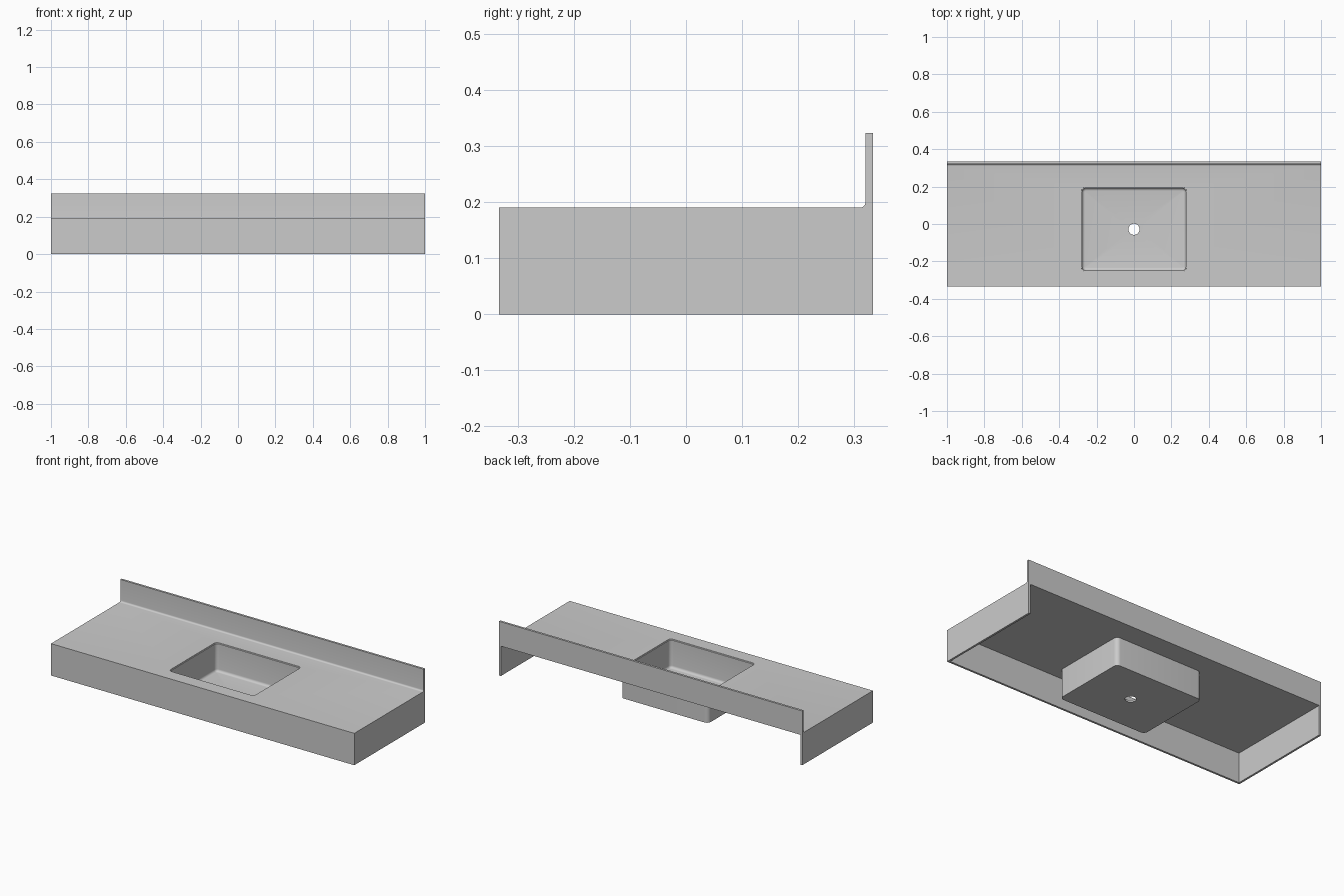
import bpy, bmesh, math

if "Cube" in bpy.data.objects:
    bpy.data.objects.remove(bpy.data.objects["Cube"])

N = 8            # points per rounded corner
CY = -0.028      # bowl centre in y
HX, HY = 0.281, 0.224


def make_object(name, bm):
    bmesh.ops.recalc_face_normals(bm, faces=bm.faces)
    mesh = bpy.data.meshes.new(name)
    bm.to_mesh(mesh)
    bm.free()
    ob = bpy.data.objects.new(name, mesh)
    bpy.context.collection.objects.link(ob)
    return ob


def rounded_rect(inset, z, r):
    pts = []
    for c in range(4):
        sx = 1 if c in (0, 3) else -1
        sy = 1 if c < 2 else -1
        for i in range(N):
            a = math.radians(90 * c + 90 * i / (N - 1))
            pts.append((sx * (HX - inset - r) + r * math.cos(a),
                        CY + sy * (HY - inset - r) + r * math.sin(a), z))
    return pts


def circle(r, z):
    n = 4 * N
    return [(r * math.cos((k + .5) * math.tau / n),
             CY + r * math.sin((k + .5) * math.tau / n), z) for k in range(n)]


def loft(name, rings, caps=False):
    bm = bmesh.new()
    rows = [[bm.verts.new(p) for p in ring] for ring in rings]
    for a, b in zip(rows, rows[1:]):
        for i in range(len(a)):
            j = (i + 1) % len(a)
            bm.faces.new((a[i], a[j], b[j], b[i]))
    if caps:
        bm.faces.new(rows[0])
        bm.faces.new(rows[-1])
    return make_object(name, bm)


def smooth(ob):
    bpy.ops.object.select_all(action='DESELECT')
    ob.select_set(True)
    bpy.context.view_layer.objects.active = ob
    bpy.ops.object.shade_smooth_by_angle(angle=math.radians(35))


def cut(ob, cutter):
    cutter.hide_render = True
    mod = ob.modifiers.new("cut", 'BOOLEAN')
    mod.operation = 'DIFFERENCE'
    mod.solver = 'EXACT'
    mod.object = cutter
    bpy.context.view_layer.objects.active = ob
    bpy.ops.object.modifier_apply(modifier=mod.name)
    bpy.data.objects.remove(cutter)


# Countertop with coved backsplash: side profile swept along x
R = 0.01
cove = [(0.32 - R + R * math.sin(a), 0.19 + R - R * math.cos(a))
        for a in (math.radians(15 * i) for i in range(7))]
profile = [(-0.333, 0), (-0.333, 0.19)] + cove + \
          [(0.32, 0.323), (0.333, 0.323), (0.333, 0)]
countertop = loft("countertop", [[(x, y, z) for y, z in profile] for x in (-1, 1)], caps=True)

# Hollow underside, open at the back, leaving front and end aprons
x, y0, y1, z0, z1 = 0.988, -0.321, 0.6, -0.2, 0.178
cavity = loft("cavity_cutter", [[(-x, y0, z), (x, y0, z), (x, y1, z), (-x, y1, z)]
                                for z in (z0, z1)], caps=True)
cut(countertop, cavity)

# Basin opening
cut(countertop, loft("opening_cutter", [rounded_rect(0, z, 0.02) for z in (0.1, 0.3)], caps=True))
smooth(countertop)

# Basin: eased rim, inner walls, coved floor, drain hole, outer shell
F, FLOOR, WALL = 0.015, 0.02, 0.004
rings = [rounded_rect(0, 0.19, 0.02), rounded_rect(0.001, 0.187, 0.02),
         rounded_rect(WALL, 0.185, 0.02)]
for i in range(6):
    a = math.radians(18 * i)
    d = F * (1 - math.cos(a))
    rings.append(rounded_rect(WALL + d, FLOOR + F - F * math.sin(a), 0.02 - d))
rings += [circle(0.03, FLOOR), circle(0.03, 0.009),
          rounded_rect(-0.008, 0.009, 0.025), rounded_rect(-0.008, 0.178, 0.025)]
smooth(loft("basin", rings))
